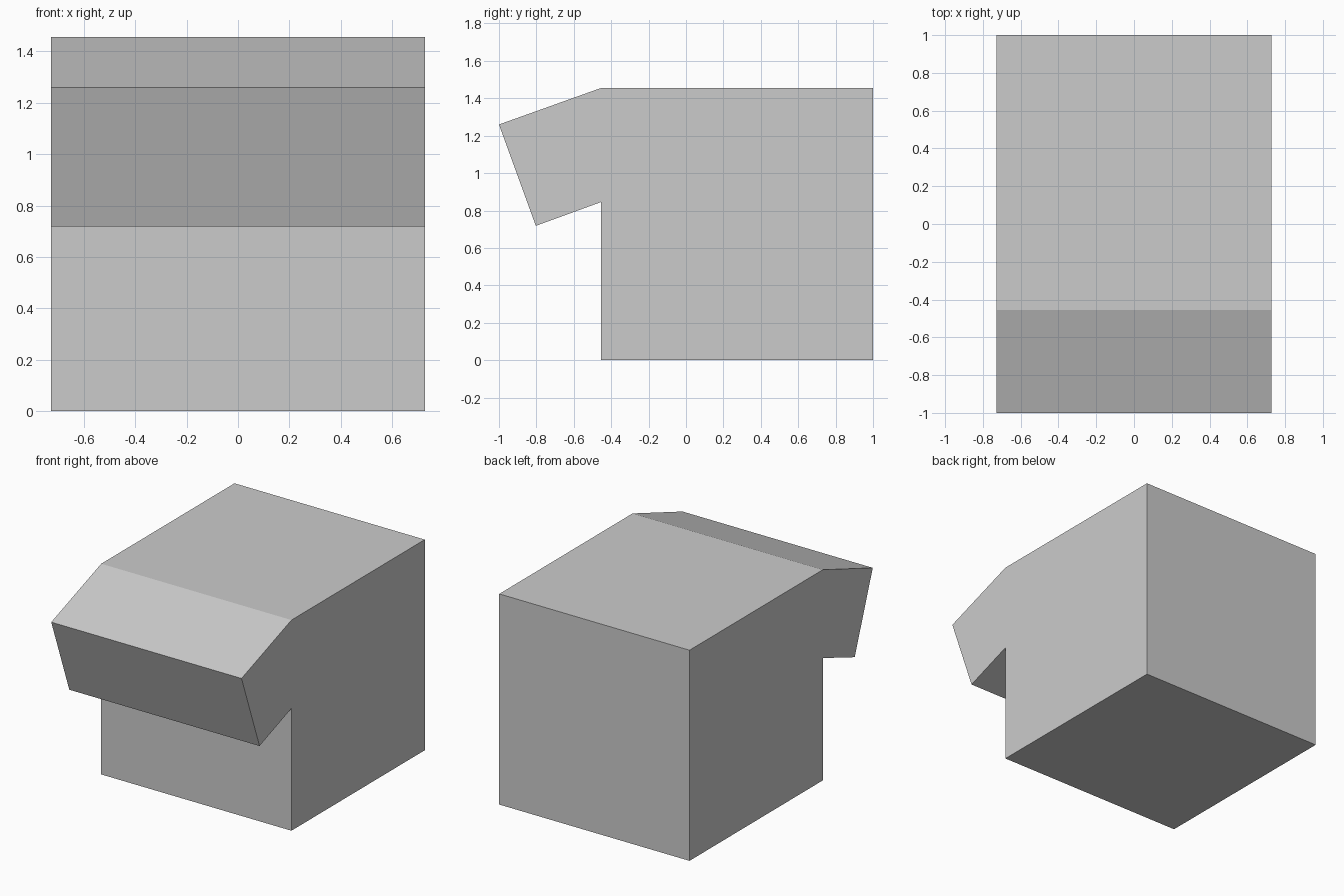
import bpy
import bmesh

if "Cube" in bpy.data.objects:
    bpy.data.objects.remove(bpy.data.objects["Cube"])


def extrude_profile(name, profile, half_width):
    """Extrude a closed (y, z) outline symmetrically along x."""
    bm = bmesh.new()
    face = bm.faces.new([bm.verts.new((-half_width, y, z)) for y, z in profile])
    result = bmesh.ops.extrude_face_region(bm, geom=[face])
    moved = [g for g in result["geom"] if isinstance(g, bmesh.types.BMVert)]
    bmesh.ops.translate(bm, verts=moved, vec=(2 * half_width, 0, 0))
    bmesh.ops.recalc_face_normals(bm, faces=bm.faces)
    mesh = bpy.data.meshes.new(name)
    bm.to_mesh(mesh)
    bm.free()
    obj = bpy.data.objects.new(name, mesh)
    bpy.context.collection.objects.link(obj)
    return obj


# Cubic block with a tilted overhang along its upper front edge
FRONT, TOP = -0.455, 1.455
extrude_profile("block_with_overhang", [
    (1.0, 0.0), (1.0, TOP), (FRONT, TOP),
    (-1.0, 1.26), (-0.803, 0.718), (FRONT, 0.845),
    (FRONT, 0.0),
], 0.727)
